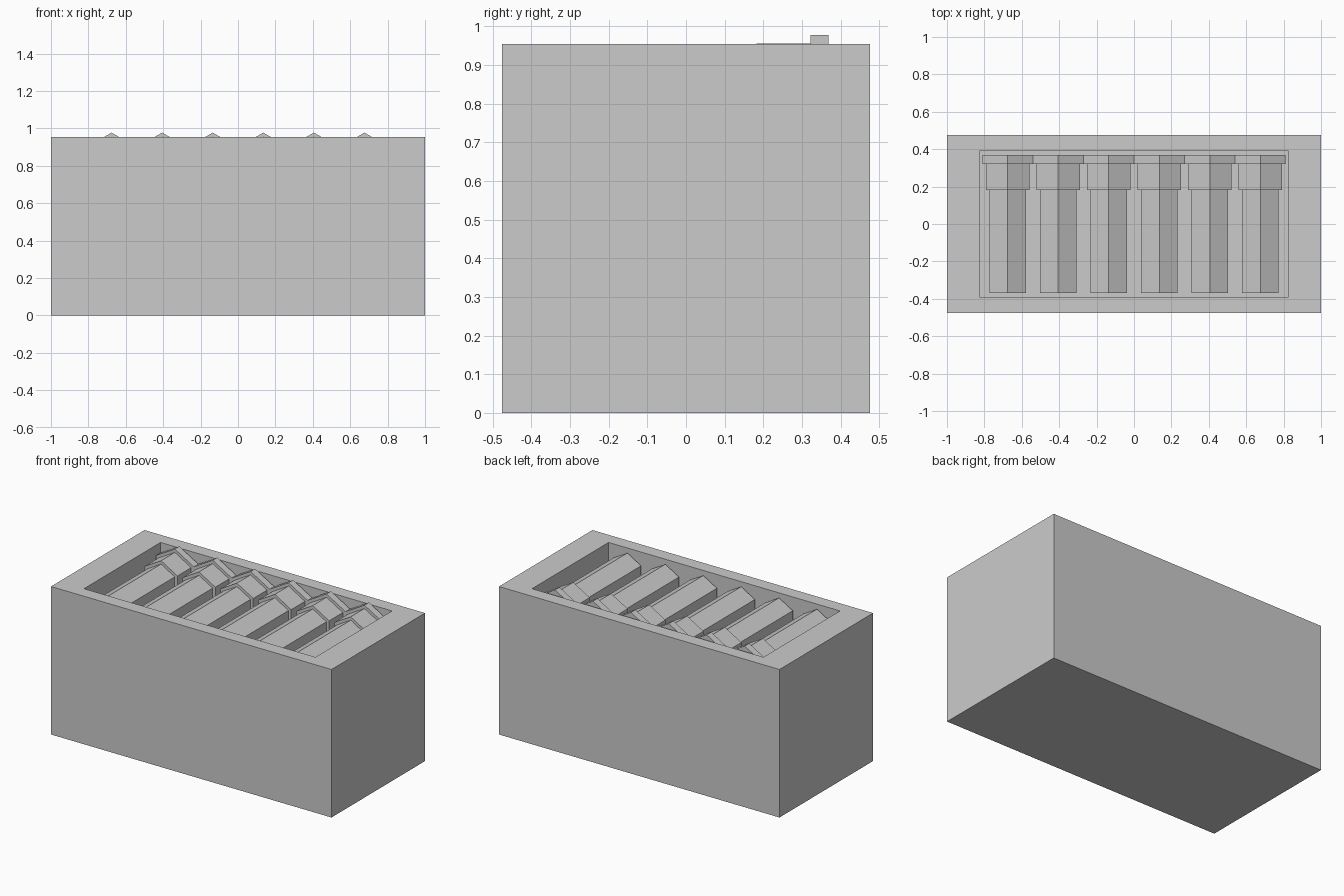
import bpy, bmesh
from math import pi
from mathutils import Matrix, Vector

if "Cube" in bpy.data.objects:
    bpy.data.objects.remove(bpy.data.objects["Cube"], do_unlink=True)

grey = bpy.data.materials.new("plain_grey")
grey.use_nodes = True
colour = (0.6, 0.6, 0.6, 1)
grey.diffuse_color = colour
grey.node_tree.nodes["Principled BSDF"].inputs["Base Color"].default_value = colour


def add_object(name, bm):
    mesh = bpy.data.meshes.new(name)
    bmesh.ops.recalc_face_normals(bm, faces=bm.faces[:])
    bm.to_mesh(mesh)
    bm.free()
    mesh.materials.append(grey)
    obj = bpy.data.objects.new(name, mesh)
    bpy.context.collection.objects.link(obj)
    return obj


# Solid case with a rectangular tray sunk into its top
HEIGHT, FLOOR = 0.954, 0.66
HALF = Vector((1.0, 0.476))
TRAY = Vector((0.825, 0.39))
bm = bmesh.new()
bmesh.ops.create_cube(bm, size=2)
for v in bm.verts:
    v.co = (v.co.x * HALF.x, v.co.y * HALF.y, HEIGHT * (v.co.z + 1) / 2)
top = max(bm.faces, key=lambda f: f.calc_center_median().z)
bmesh.ops.inset_region(bm, faces=[top], thickness=0.05)
for v in top.verts:
    v.co.x = TRAY.x if v.co.x > 0 else -TRAY.x
    v.co.y = TRAY.y if v.co.y > 0 else -TRAY.y
pit = bmesh.ops.extrude_discrete_faces(bm, faces=[top])["faces"][0]
for v in pit.verts:
    v.co.z = FLOOR
add_object("case", bm)


# Stepped six-sided rods, ridge upward, lying along y
AXIS_Z = 0.821
SECTIONS = (  # name, radius, front y, back y
    ("rod_shaft", 0.1126, -0.369, 0.182),
    ("rod_collar", 0.1345, 0.182, 0.322),
    ("rod_flange", 0.156, 0.322, 0.368),
)
for i in range(6):
    x = (i - 2.5) * 0.2704
    for name, radius, y0, y1 in SECTIONS:
        bm = bmesh.new()
        bmesh.ops.create_cone(
            bm, cap_ends=True, segments=6, radius1=radius, radius2=radius,
            depth=y1 - y0,
            matrix=Matrix.Translation((x, (y0 + y1) / 2, AXIS_Z)) @ Matrix.Rotation(pi / 2, 4, "X"))
        # Turn the prism if needed so that a corner points straight up
        if max(v.co.z for v in bm.verts) < AXIS_Z + radius * 0.95:
            bmesh.ops.rotate(bm, verts=bm.verts[:], cent=(x, 0, AXIS_Z),
                             matrix=Matrix.Rotation(pi / 6, 3, "Y"))
        add_object(f"{name}_{i + 1}", bm)
